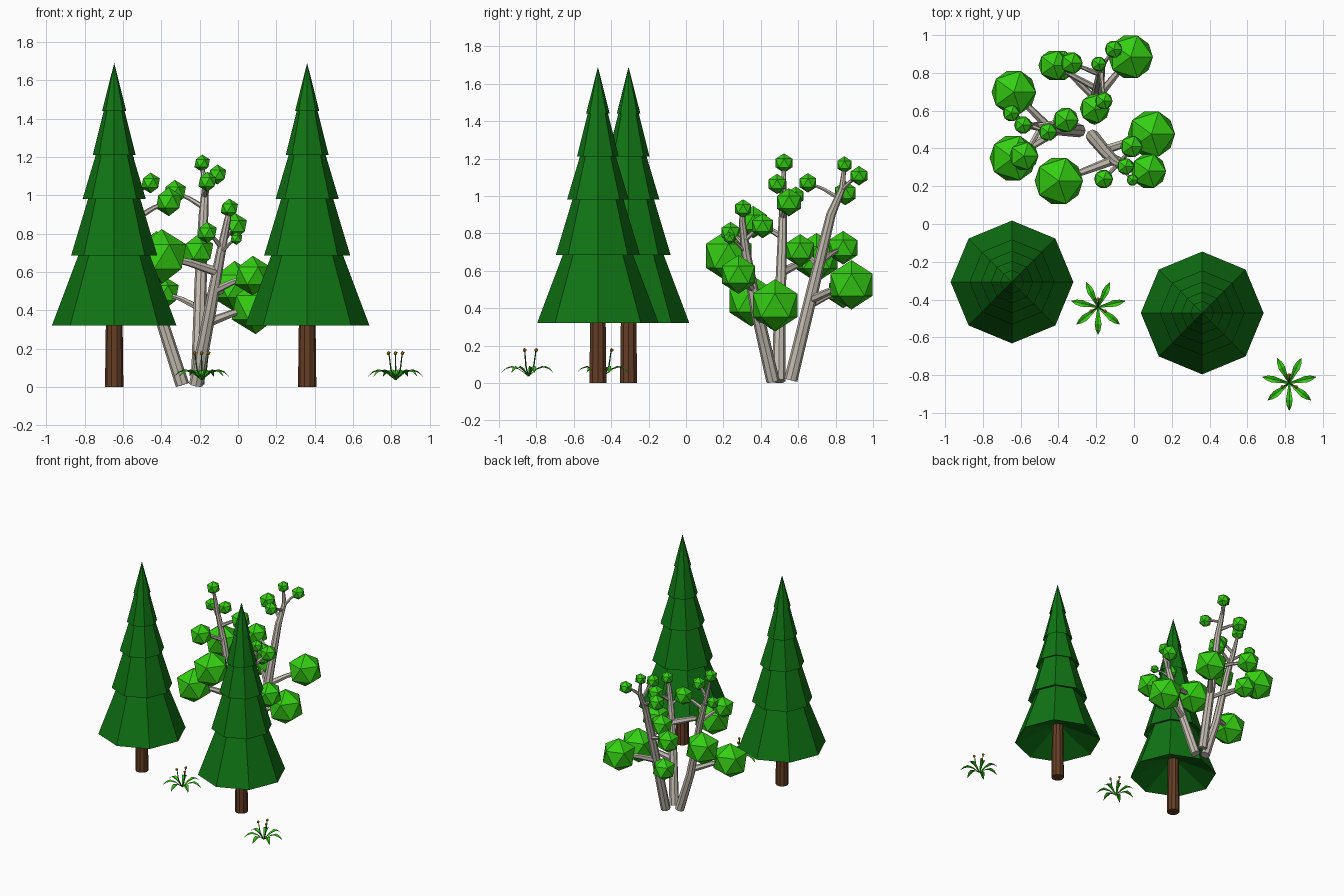
import bpy, bmesh, math
from mathutils import Vector, Matrix

if "Cube" in bpy.data.objects:
    bpy.data.objects.remove(bpy.data.objects["Cube"])


def material(name, rgb):
    m = bpy.data.materials.new(name)
    m.diffuse_color = (*rgb, 1)
    m.use_nodes = True
    m.node_tree.nodes["Principled BSDF"].inputs["Base Color"].default_value = m.diffuse_color
    return m


PINE = material("pine_green", (0.005, 0.175, 0.007))
BROWN = material("brown_bark", (0.13, 0.048, 0.018))
LEAF = material("bright_leaf_green", (0.035, 0.62, 0.006))
BARK = material("pale_grey_bark", (0.54, 0.5, 0.43))
STEM = material("stem_green", (0.02, 0.2, 0.012))
GOLD = material("bud_gold", (0.62, 0.33, 0.01))


def finish(name, bm, mat):
    bmesh.ops.recalc_face_normals(bm, faces=bm.faces)
    me = bpy.data.meshes.new(name)
    bm.to_mesh(me)
    bm.free()
    me.materials.append(mat)
    ob = bpy.data.objects.new(name, me)
    bpy.context.collection.objects.link(ob)
    return ob


def lathe(name, profile, x, y, sides, mat):
    """Stack of (radius, z) rings; zero radius gives a point."""
    bm = bmesh.new()
    rings = []
    for r, z in profile:
        n = 1 if r == 0 else sides
        rings.append([bm.verts.new((x + r * math.cos(2 * math.pi * i / sides),
                                    y + r * math.sin(2 * math.pi * i / sides), z)) for i in range(n)])
    for a, b in zip(rings, rings[1:]):
        for i in range(sides):
            j = (i + 1) % sides
            quad = [a[i % len(a)], a[j % len(a)], b[j % len(b)], b[i % len(b)]]
            bm.faces.new(list(dict.fromkeys(quad)))
    return finish(name, bm, mat)


def tube(bm, pts, radii, sides=8):
    """Tapered tube through points, capped."""
    pts = [Vector(p) for p in pts]
    prev = None
    for k, (p, r) in enumerate(zip(pts, radii)):
        d = pts[min(k + 1, len(pts) - 1)] - pts[max(k - 1, 0)]
        q = Vector((0, 0, 1)).rotation_difference(d.normalized())
        ring = [bm.verts.new(p + q @ Vector((r * math.cos(2 * math.pi * i / sides),
                                             r * math.sin(2 * math.pi * i / sides), 0)))
                for i in range(sides)]
        if prev:
            for i in range(sides):
                j = (i + 1) % sides
                bm.faces.new((prev[i], prev[j], ring[j], ring[i]))
        else:
            bm.faces.new(ring[::-1])
        prev = ring
    bm.faces.new(prev)


# Conifers: trunk plus tiered crown with a hollow underside
CROWN = [(0.04, 0.45), (0.325, 0.32), (0.182, 0.70), (0.225, 0.685), (0.132, 0.995), (0.165, 0.98),
         (0.092, 1.225), (0.112, 1.21), (0.052, 1.45), (0.063, 1.44), (0, 1.69)]
for n, (x, y) in enumerate([(-0.646, -0.307), (0.361, -0.471)], 1):
    lathe(f"conifer_{n}_crown", CROWN, x, y, 8, PINE)
    lathe(f"conifer_{n}_trunk", [(0, 0), (0.048, 0), (0.042, 0.46), (0, 0.46)], x, y, 10, BROWN)

# Multi-stemmed tree: each stem path, then its foliage clumps (x, y, z, radius)
STEMS = [
    ([(-0.29, 0.495, 0.01), (-0.39, 0.50, 0.32), (-0.49, 0.515, 0.78), (-0.55, 0.52, 1.0), (-0.588, 0.524, 1.16)],
     [(-0.588, 0.524, 1.176, 0.052), (-0.456, 0.487, 1.064, 0.054), (-0.361, 0.55, 0.966, 0.075),
      (-0.65, 0.587, 1.0, 0.05), (-0.583, 0.36, 0.86, 0.086), (-0.641, 0.349, 0.44, 0.138),
      (-0.636, 0.698, 0.67, 0.132)]),
    ([(-0.21, 0.56, 0.015), (-0.195, 0.69, 0.55), (-0.18, 0.775, 0.9), (-0.17, 0.835, 1.04), (-0.187, 0.845, 1.15)],
     [(-0.187, 0.847, 1.167, 0.045), (-0.108, 0.925, 1.108, 0.052), (-0.33, 0.852, 1.015, 0.065),
      (-0.16, 0.652, 1.07, 0.052), (-0.208, 0.61, 0.708, 0.088), (-0.018, 0.885, 0.525, 0.132),
      (-0.425, 0.84, 0.723, 0.09), (-0.39, 0.84, 0.49, 0.09)]),
    ([(-0.22, 0.465, 0.01), (-0.145, 0.375, 0.4), (-0.09, 0.32, 0.7), (-0.055, 0.3, 0.87), (-0.045, 0.305, 0.92)],
     [(-0.045, 0.305, 0.932, 0.05), (-0.013, 0.41, 0.84, 0.066), (-0.008, 0.233, 0.775, 0.034),
      (-0.161, 0.238, 0.805, 0.056), (-0.398, 0.228, 0.68, 0.143), (0.092, 0.476, 0.415, 0.14),
      (0.077, 0.28, 0.58, 0.104)]),
]


def point_at(path, z):
    for a, b in zip(path, path[1:]):
        if z <= b[2]:
            return Vector(a).lerp(Vector(b), max(0, (z - a[2]) / (b[2] - a[2])))
    return Vector(path[-1])


for n, (path, clumps) in enumerate(STEMS, 1):
    bm = bmesh.new()
    tube(bm, path, [0.036, 0.032, 0.025, 0.018, 0.01])
    for x, y, z, r in clumps[1:]:  # side branches, thicker for larger clumps
        tip = Vector((x, y, z))
        start = point_at(path, z - 0.08)
        w = 0.005 + 0.12 * r
        tube(bm, [start, start.lerp(tip, 0.5) + Vector((0, 0, 0.008)), tip], [w * 1.15, w * 0.9, w * 0.6], 6)
    finish(f"tree_stem_{n}", bm, BARK)
    bm = bmesh.new()
    for x, y, z, r in clumps:
        bmesh.ops.create_icosphere(bm, subdivisions=1, radius=r, matrix=Matrix.Translation((x, y, z)))
    finish(f"tree_foliage_{n}", bm, LEAF)

# Small plants: seven arched folded leaves, three budded stalks
ARCH = [(0.004, 0.037, 0.004), (0.05, 0.072, 0.011), (0.09, 0.084, 0.018), (0.12, 0.075, 0.013), (0.146, 0.055, 0.001)]
for n, (x, y) in enumerate([(-0.19, -0.44), (0.822, -0.842)], 1):
    bm = bmesh.new()
    for i in range(7):
        rot = Matrix.Translation((x, y, 0)) @ Matrix.Rotation(math.radians(-90 + i * 360 / 7), 4, 'Z')
        rows = [[bm.verts.new(rot @ Vector((d, s * w, z + abs(s) * w * 0.4))) for s in (-1, 0, 1)]
                for d, z, w in ARCH]
        for a, b in zip(rows, rows[1:]):
            for j in (0, 1):
                bm.faces.new((a[j], b[j], b[j + 1], a[j + 1]))
    finish(f"plant_{n}_leaves", bm, LEAF)
    stalks, buds = bmesh.new(), bmesh.new()
    for i in range(3):
        a = math.radians(90 + 120 * i)
        c, s = math.cos(a), math.sin(a)
        at = lambda d, z: (x + d * c, y + d * s, z)
        tube(stalks, [at(0.003, 0.037), at(0.028, 0.09), at(0.04, 0.175)], [0.004, 0.004, 0.003], 5)
        bmesh.ops.create_icosphere(buds, subdivisions=1, radius=0.011,
                                   matrix=Matrix.Translation(at(0.042, 0.176)))
    finish(f"plant_{n}_stalks", stalks, STEM)
    finish(f"plant_{n}_buds", buds, GOLD)
